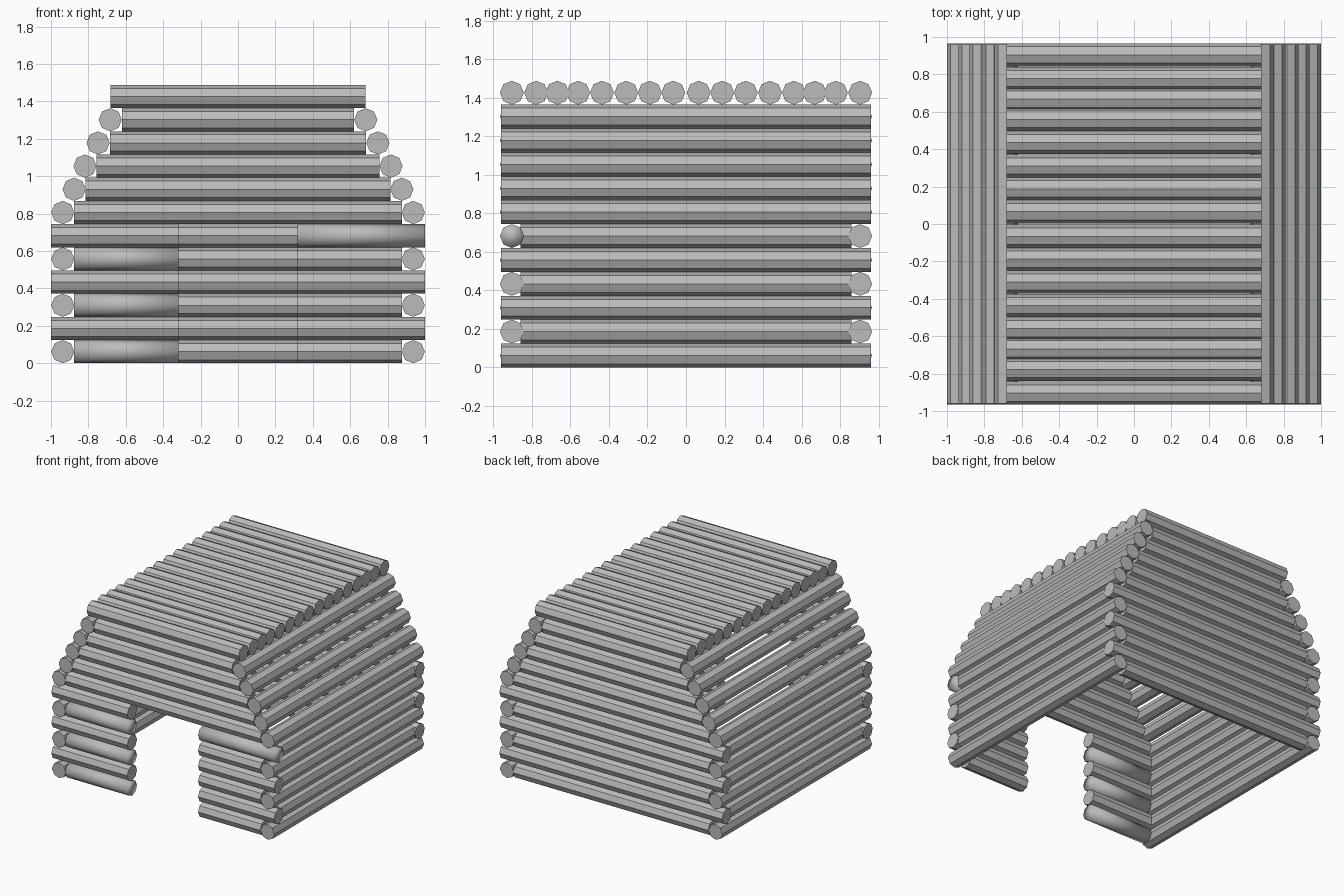
import bpy, bmesh, math
from mathutils import Matrix, Vector

if "Cube" in bpy.data.objects:
    bpy.data.objects.remove(bpy.data.objects["Cube"])

R = 0.062            # log radius (eight sided, corner up)
WALL_Y = 0.904       # front / back wall centre line
DOOR = 0.318         # half width of the doorway
# centre x of the side logs and half length of the end-wall logs, per row
SIDE_X = [0.937] * 7 + [0.876, 0.818, 0.748, 0.683]
END_HALF = [0.876, 1.0, 0.876, 1.0, 0.876, 1.0, 0.876, 0.816, 0.757, 0.685, 0.62]

grey = bpy.data.materials.new("log grey")
grey.diffuse_color = (0.5, 0.5, 0.5, 1)
grey.use_nodes = True
grey.node_tree.nodes["Principled BSDF"].inputs["Base Color"].default_value = grey.diffuse_color


def row_z(i):
    return R + i * 2 * R


def add_log(bm, axis, a, b, other, z, smooth=False):
    """Octagonal log from a to b along 'X' or 'Y'; other = the remaining horizontal coordinate."""
    mid = (a + b) / 2
    if axis == 'X':
        rot, pos = Matrix.Rotation(math.pi / 2, 4, 'Y'), Vector((mid, other, z))
    else:
        rot, pos = Matrix.Rotation(math.pi / 2, 4, 'X'), Vector((other, mid, z))
    res = bmesh.ops.create_cone(bm, cap_ends=True, segments=8, radius1=R, radius2=R,
                                depth=b - a, matrix=Matrix.Translation(pos) @ rot)
    for f in {f for v in res["verts"] for f in v.link_faces}:
        f.smooth = smooth


def finish(bm, name):
    me = bpy.data.meshes.new(name)
    bm.to_mesh(me)
    bm.free()
    me.materials.append(grey)
    bpy.context.collection.objects.link(bpy.data.objects.new(name, me))


# side walls: long logs, with shorter ones where the end-wall logs cross
for side, name in ((-1, "left_wall"), (1, "right_wall")):
    bm = bmesh.new()
    for i, x in enumerate(SIDE_X):
        h = 0.86 if i in (1, 3, 5) else 0.96
        add_log(bm, 'Y', -h, h, side * x, row_z(i))
    finish(bm, name)

# back wall: full logs
bm = bmesh.new()
for i, h in enumerate(END_HALF):
    add_log(bm, 'X', -h, h, WALL_Y, row_z(i))
finish(bm, "back_wall")

# front wall: the lowest six rows are split by the doorway
bm = bmesh.new()
for i, h in enumerate(END_HALF):
    if i < 6:
        add_log(bm, 'X', -h, -DOOR, -WALL_Y, row_z(i), i in (0, 2, 4))
        add_log(bm, 'X', DOOR, h, -WALL_Y, row_z(i), i == 5)
    else:
        add_log(bm, 'X', -h, h, -WALL_Y, row_z(i))
finish(bm, "front_wall")

# flat roof: row of logs from front to back
bm = bmesh.new()
for y in (0.066, 0.188, 0.31, 0.436, 0.56, 0.668, 0.778, WALL_Y):
    for s in (-1, 1):
        add_log(bm, 'X', -0.683, 0.683, s * y, row_z(11))
finish(bm, "roof")
